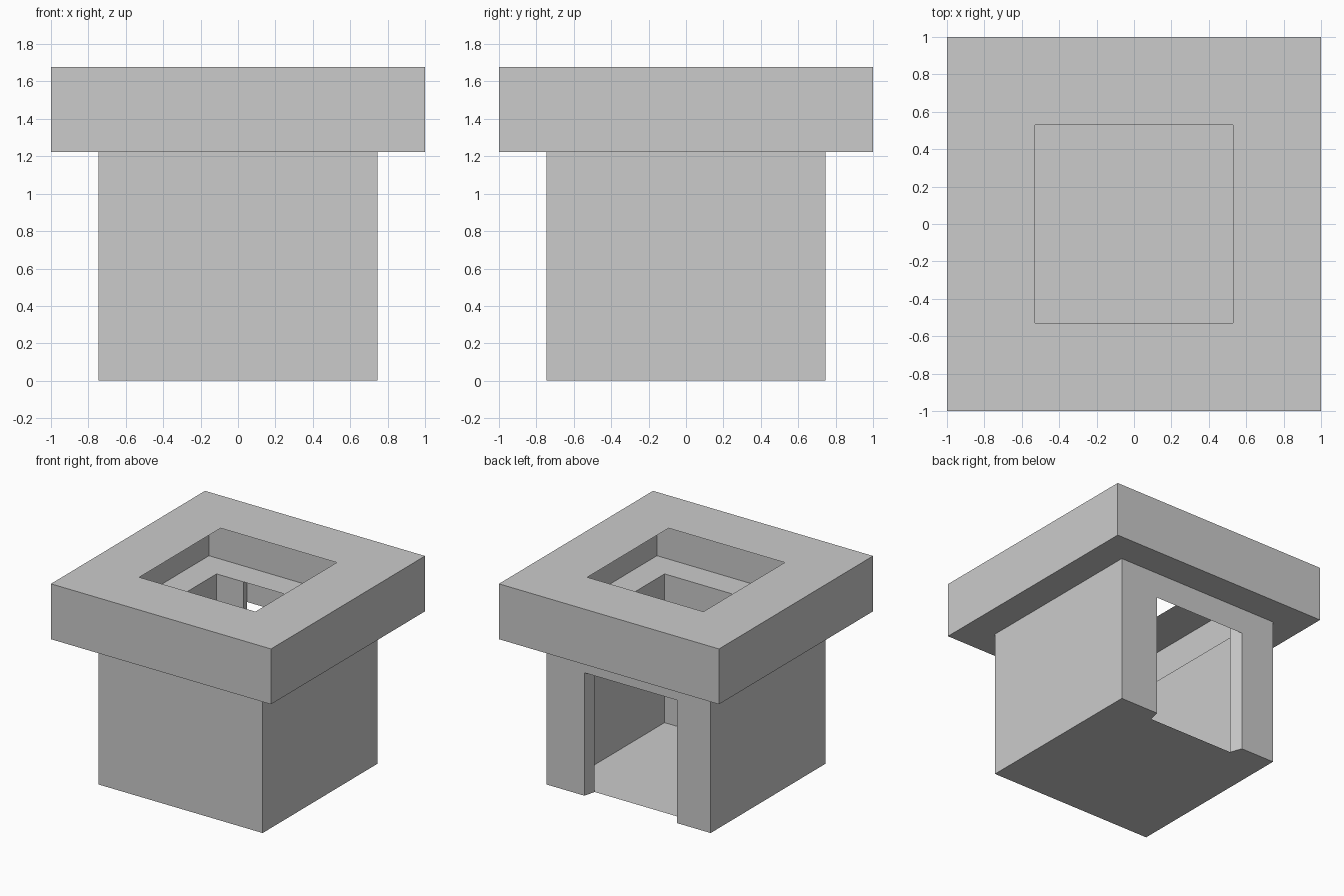
import bpy, bmesh

if "Cube" in bpy.data.objects:
    bpy.data.objects.remove(bpy.data.objects["Cube"])

W, IN = 0.747, 0.65            # body outer / inner half width
Z1, Z2 = 1.222, 1.677          # underside and top of the cap
CAP_IN, HOLE = 0.88, 0.528     # cap cavity and top opening half widths
DOOR_Z = 1.01


def square(s):
    return [(-s, -s), (s, -s), (s, s), (-s, s)]


def face(bm, pts):
    bm.faces.new([bm.verts.new(p) for p in pts])


def walls(bm, plan, z0, z1, skip=()):
    """Vertical faces along a closed plan; they face out of a counter-clockwise plan."""
    for i, a in enumerate(plan):
        b = plan[(i + 1) % len(plan)]
        if i not in skip:
            face(bm, [(*a, z0), (*b, z0), (*b, z1), (*a, z1)])


def ring(bm, outer, inner, z, up=True):
    """Flat square frame between two half widths."""
    o, n = square(outer), square(inner)
    for i in range(4):
        j = (i + 1) % 4
        quad = [(*o[i], z), (*o[j], z), (*n[j], z), (*n[i], z)]
        face(bm, quad if up else quad[::-1])


def finish(bm, name):
    bmesh.ops.remove_doubles(bm, verts=bm.verts[:], dist=0.0005)
    me = bpy.data.meshes.new(name)
    bm.to_mesh(me)
    bm.free()
    bpy.context.collection.objects.link(bpy.data.objects.new(name, me))


# Body: double-skinned hollow box with a doorway in the back, slanted jambs
plan = [(-0.44, W), (-W, W), (-W, -W), (W, -W), (W, W), (0.40, W),
        (0.375, IN), (IN, IN), (IN, -IN), (-IN, -IN), (-IN, IN), (-0.405, IN)]
bm = bmesh.new()
walls(bm, plan, 0, Z1, skip=(0, 4))
# back wall with the door cut out of it
back = [(W, 0), (0.40, 0), (0.40, DOOR_Z), (-0.44, DOOR_Z),
        (-0.44, 0), (-W, 0), (-W, Z1), (W, Z1)]
face(bm, [(x, W, z) for x, z in back])
# floor sheet, notched at the doorway
floor = plan[:7] + plan[11:]
face(bm, [(*p, 0) for p in floor[::-1]])
finish(bm, "body")

# Cap: hollow slab, open in the middle above and below
bm = bmesh.new()
walls(bm, square(1), Z1, Z2)
walls(bm, square(CAP_IN)[::-1], Z1, Z2)
ring(bm, 1, HOLE, Z2)
ring(bm, 1, IN, Z1, up=False)
finish(bm, "cap")
